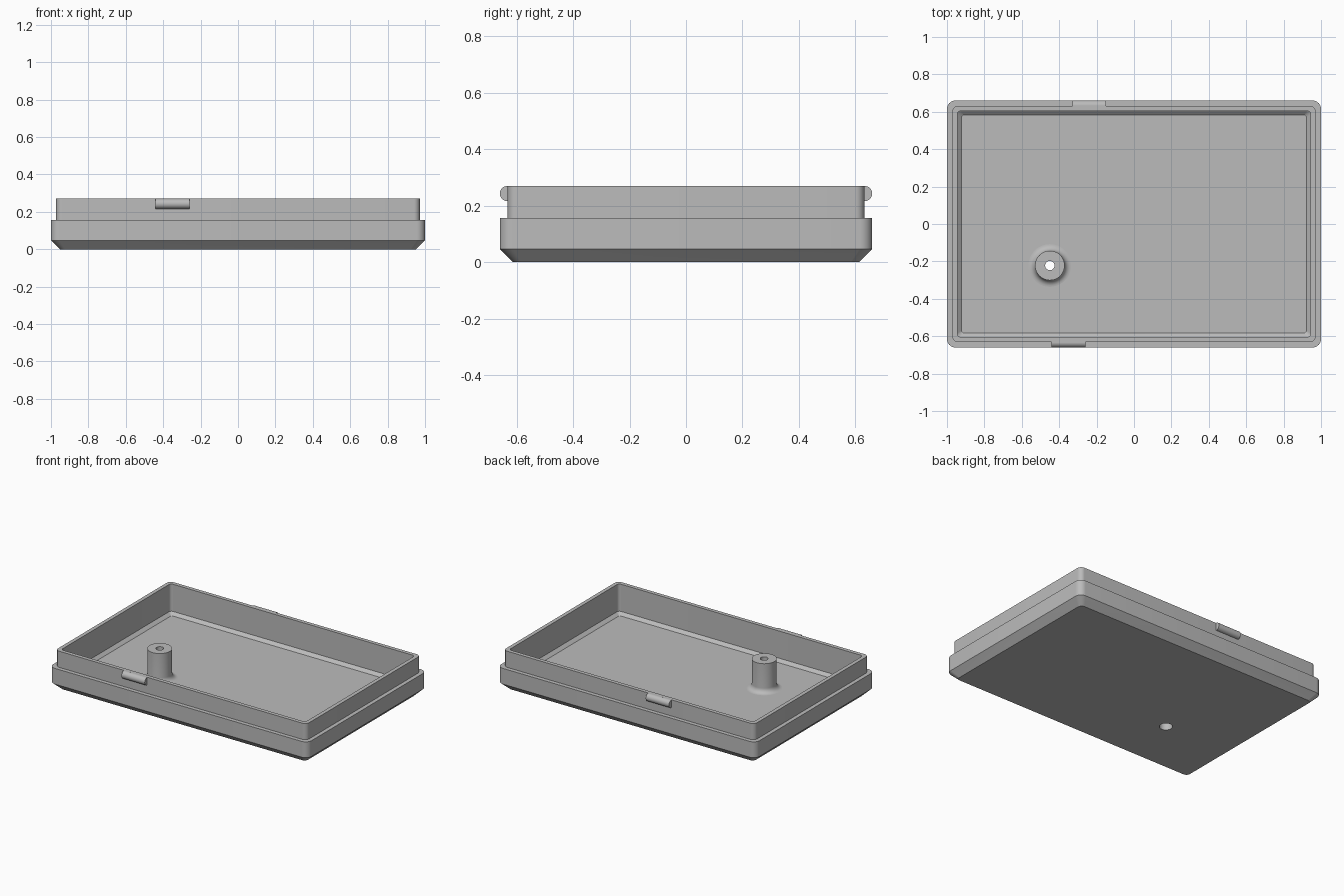
import bpy, bmesh
from math import sin, cos, pi

cube = bpy.data.objects.get("Cube")
if cube:
    bpy.data.objects.remove(cube, do_unlink=True)

grey = bpy.data.materials.new("grey plastic")
grey.use_nodes = True
COLOR = (0.5, 0.5, 0.5, 1)
grey.diffuse_color = COLOR
grey.node_tree.nodes["Principled BSDF"].inputs["Base Color"].default_value = COLOR

HX, HY = 1.0, 0.66           # outer half sizes
POST_X, POST_Y = -0.45, -0.222
FLOOR, RIM, LEDGE = 0.06, 0.27, 0.157


def finish(name, bm, smooth=True):
    bmesh.ops.recalc_face_normals(bm, faces=bm.faces)
    mesh = bpy.data.meshes.new(name)
    bm.to_mesh(mesh)
    bm.free()
    mesh.materials.append(grey)
    obj = bpy.data.objects.new(name, mesh)
    bpy.context.collection.objects.link(obj)
    if smooth:
        shade(obj)
    return obj


def shade(obj):
    bpy.ops.object.select_all(action='DESELECT')
    obj.select_set(True)
    bpy.context.view_layer.objects.active = obj
    bpy.ops.object.shade_smooth_by_angle(angle=pi / 6)


def skin(bm, rings, closed=False):
    """Bridge consecutive rings of vertices with quads."""
    pairs = list(zip(rings, rings[1:]))
    if closed:
        pairs.append((rings[-1], rings[0]))
    for a, b in pairs:
        n = len(a)
        for i in range(n):
            j = (i + 1) % n
            bm.faces.new((a[i], a[j], b[j], b[i]))


def rounded_ring(bm, inset, z, radius, steps=8):
    """Rounded rectangle of vertices, inset from the outer size."""
    ring = []
    corners = ((1, 1), (-1, 1), (-1, -1), (1, -1))
    for k, (sx, sy) in enumerate(corners):
        cx, cy = sx * (HX - inset - radius), sy * (HY - inset - radius)
        for s in range(steps + 1):
            a = (k + s / steps) * pi / 2
            ring.append(bm.verts.new((cx + radius * cos(a), cy + radius * sin(a), z)))
    return ring


def circle_ring(bm, radius, z, n=48):
    return [bm.verts.new((POST_X + radius * cos(2 * pi * i / n),
                          POST_Y + radius * sin(2 * pi * i / n), z)) for i in range(n)]


# Tray: chamfered base, stepped rim, inner wall and floor
bm = bmesh.new()
sections = [(0.047, 0, 0.03), (0, 0.047, 0.045), (0, LEDGE, 0.045),
            (0.028, LEDGE, 0.032), (0.028, RIM, 0.032), (0.055, RIM, 0.02),
            (0.055, FLOOR + 0.02, 0.02), (0.077, FLOOR, 0.015)]
rings = [rounded_ring(bm, *s) for s in sections]
skin(bm, rings)
bm.faces.new(rings[0])
bm.faces.new(rings[-1])
tray = finish("tray", bm, smooth=False)

# Screw hole through the floor
BORE = 0.042
bm = bmesh.new()
rings = [circle_ring(bm, BORE, -0.1), circle_ring(bm, BORE, FLOOR + 0.03)]
skin(bm, rings)
bm.faces.new(rings[0])
bm.faces.new(rings[1])
cutter = finish("hole_cutter", bm, smooth=False)
cutter.hide_render = True
cut = tray.modifiers.new("screw hole", 'BOOLEAN')
cut.operation = 'DIFFERENCE'
cut.solver = 'EXACT'
cut.object = cutter
bpy.context.view_layer.objects.active = tray
bpy.ops.object.modifier_apply(modifier=cut.name)
bpy.data.objects.remove(cutter, do_unlink=True)
shade(tray)

# Screw post: filleted foot, flat top, narrow hole widening to the bore below
bm = bmesh.new()
POST_R, FILLET, TOP = 0.079, 0.035, 0.265
profile = [(POST_R + FILLET * (1 - sin(a)), FLOOR + FILLET * (1 - cos(a)))
           for a in (i * pi / 16 for i in range(9))]
profile += [(POST_R, TOP), (0.025, TOP), (0.025, 0.2), (BORE, 0.2), (BORE, FLOOR)]
skin(bm, [circle_ring(bm, r, z) for r, z in profile], closed=True)
finish("screw_post", bm)


# Snap clips: short rounded bars along the rim
def clip(name, x0, x1, y):
    bm = bmesh.new()
    r, n = 0.027, 32
    ends = [[bm.verts.new((x, y + r * cos(2 * pi * i / n), RIM - r + r * sin(2 * pi * i / n)))
             for i in range(n)] for x in (x0, x1)]
    skin(bm, ends)
    for ring in ends:
        bm.faces.new(ring)
    finish(name, bm)


clip("front_clip", -0.44, -0.26, -0.633)
clip("back_clip", -0.33, -0.15, 0.633)
